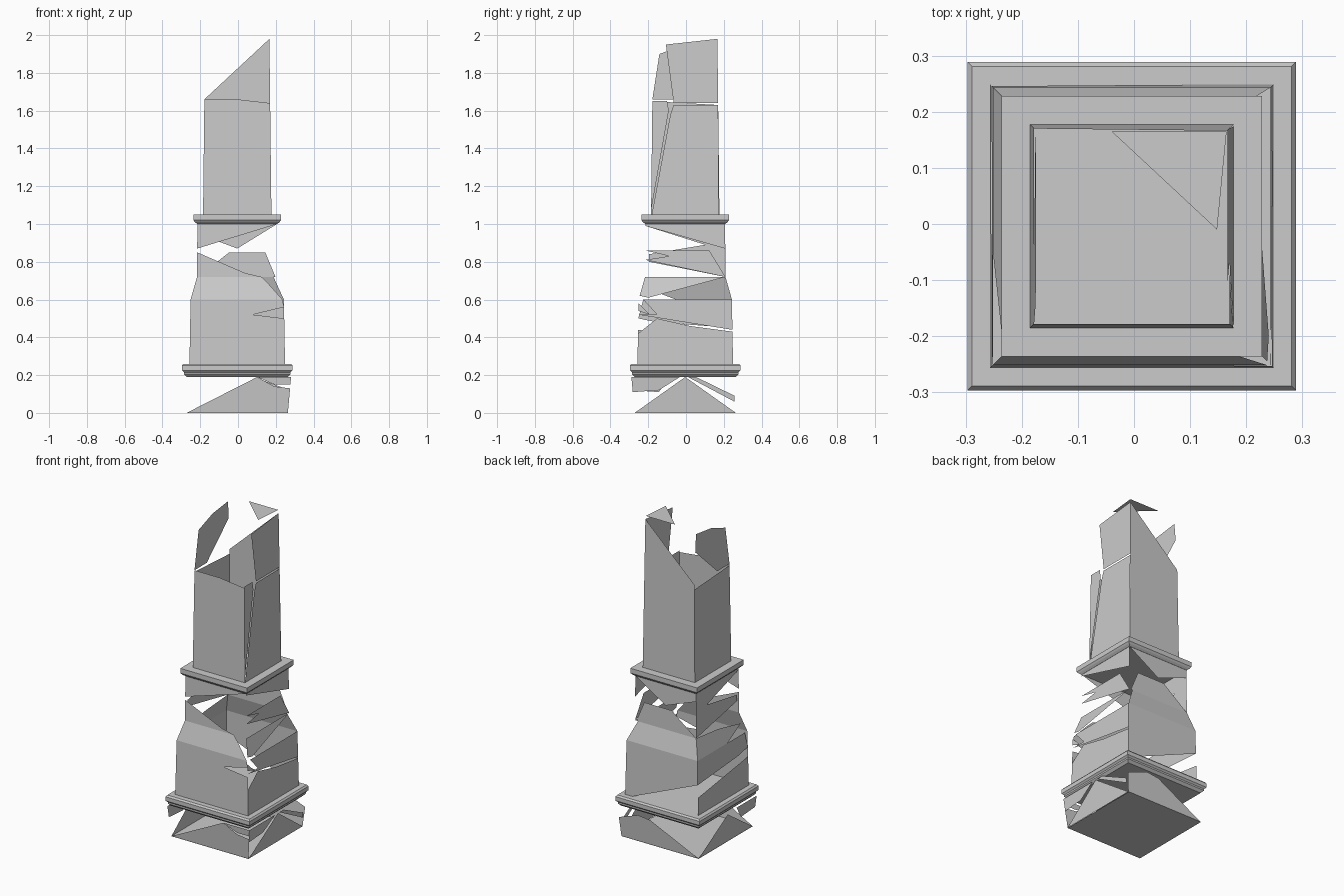
import bpy, bmesh

if "Cube" in bpy.data.objects:
    bpy.data.objects.remove(bpy.data.objects["Cube"])

CX, CY = -0.004, -0.004


def finish(name, bm):
    mesh = bpy.data.meshes.new(name)
    bm.to_mesh(mesh)
    bm.free()
    obj = bpy.data.objects.new(name, mesh)
    bpy.context.collection.objects.link(obj)


# Square moulding: stacked (half width, z) rings, closed top and bottom
def moulding(name, profile):
    bm = bmesh.new()
    rings = [[bm.verts.new((CX + sx * h, CY + sy * h, z))
              for sx, sy in ((-1, -1), (1, -1), (1, 1), (-1, 1))]
             for h, z in profile]
    for a, b in zip(rings, rings[1:]):
        for i in range(4):
            j = (i + 1) % 4
            bm.faces.new((a[i], a[j], b[j], b[i]))
    bm.faces.new(rings[0][::-1])
    bm.faces.new(rings[-1])
    finish(name, bm)


# Broken wall: polygons of (fraction of half width along side, z);
# the wall thickness is a single sheet whose half width varies from z0 to z1
def wall(name, h0, z0, h1, z1, sides):
    out = {"front": (0, -1), "right": (1, 0), "back": (0, 1), "left": (-1, 0)}
    bm = bmesh.new()
    for side, polys in sides.items():
        nx, ny = out[side]
        for poly in polys:
            vs = []
            for u, z in poly:
                d = h0 + (h1 - h0) * (z - z0) / (z1 - z0)
                x = nx * d if nx else u * d
                y = ny * d if ny else u * d
                vs.append(bm.verts.new((CX + x, CY + y, z)))
            f = bm.faces.new(vs)
            f.normal_update()
            if f.normal.x * nx + f.normal.y * ny < 0:
                f.normal_flip()
    bmesh.ops.triangulate(bm, faces=bm.faces[:])
    finish(name, bm)


# Plinth: floor plate and cracked sides
bm = bmesh.new()
bm.faces.new([bm.verts.new((CX + x, CY + y, 0))
              for x, y in ((-.27, -.27), (-.27, .27), (.265, .27), (.265, -.27))])
finish("plinth_floor", bm)
wall("plinth_sides", .268, 0, .285, .19, {
    "front": [[(-1, 0), (1, 0), (1, .13), (.7, .14), (.37, .19)],
              [(.37, .19), (1, .19), (1, .15), (.7, .15)]],
    "right": [[(-1, 0), (1, 0), (0, .19)],
              [(-1, .19), (-.1, .19), (-.5, .12), (-1, .11)],
              [(.05, .19), (.95, .06), (.95, .09), (.2, .19)]],
    "back": [[(-1, 0), (1, 0), (1, .12), (.5, .17), (.2, .16)]],
    "left": [[(-1, 0), (1, 0), (0, .18)],
             [(-1, .12), (-.5, .11), (-.3, .19), (-1, .19)]],
})
moulding("lower_moulding", [(.268, .19), (.283, .205), (.283, .215),
                            (.293, .225), (.293, .25), (.285, .26)])

# Lower shaft
wall("lower_shaft", .253, .26, .247, .60, {
    "front": [[(-1, .26), (1, .26), (1, .50), (.33, .52), (1, .56),
               (.97, .60), (-1, .60)]],
    "right": [[(-1, .26), (1, .26), (1, .43), (.1, .46), (-.6, .50), (-1, .42)],
              [(-1, .52), (-.5, .50), (1, .44), (1, .60), (-.9, .60), (-.6, .52)],
              [(-1, .54), (-.75, .52), (-1, .58)]],
    "back": [[(1, .26), (1, .60), (-1, .60), (-1, .45), (.8, .26)]],
    "left": [[(1, .45), (1, .60), (-.9, .60), (-1, .50), (-.6, .48)],
             [(-1, .26), (1, .26), (1, .37), (-1, .44)]],
})

# Sloped shoulder
wall("shoulder", .247, .60, .213, .72, {
    "front": [[(-1, .60), (.97, .60), (.75, .68), (.6, .72), (-1, .72)]],
    "right": [[(-1, .62), (-.8, .61), (1, .72), (-1, .72)]],
    "back": [[(-1, .60), (1, .60), (.9, .72), (-1, .72)]],
    "left": [[(1, .60), (-.2, .60), (-.9, .66), (0, .70), (1, .72)]],
})

# Middle shaft, heavily broken
wall("middle_shaft", .213, .72, .211, 1.01, {
    "front": [[(-1, .72), (.6, .72), (.2, .74), (-1, .85)],
              [(-1, .87), (1, 1.0), (1, 1.01), (-1, 1.01)]],
    "right": [[(-1, .81), (1, .72), (.6, .86), (-1, .86), (-.4, .83)],
              [(-1, 1.01), (-1, .99), (1, .87), (1, 1.01)]],
    "back": [[(-1, .72), (.95, .72), (.7, .85), (-.2, .85), (-.5, .80)],
             [(-1, 1.01), (-1, .95), (0, .87), (1, 1.0), (1, 1.01)]],
    "left": [[(1, .72), (1, 1.01), (-1, 1.01), (-1, .99), (.5, .89),
              (-.9, .84), (-.9, .80)]],
})
moulding("upper_moulding", [(.212, 1.0), (.224, 1.01), (.232, 1.02),
                            (.232, 1.05)])

# Upper shaft with a snapped-off top
wall("upper_shaft", .181, 1.05, .174, 1.66, {
    "front": [[(-1, 1.05), (1, 1.05), (1, 1.64), (0, 1.66), (-1, 1.66)]],
    "right": [[(-.98, 1.05), (.98, 1.05), (1, 1.63), (-.35, 1.63), (-.45, 1.58)],
              [(-1, 1.07), (-.5, 1.60), (-.55, 1.65), (-1, 1.65)]],
    "back": [[(-1, 1.05), (1, 1.05), (1, 1.66), (-1, 1.66)]],
    "left": [[(-1, 1.05), (1, 1.05), (1, 1.63), (-1, 1.65)]],
})
wall("broken_top", .174, 1.66, .170, 2.0, {
    "right": [[(-.35, 1.64), (1, 1.64), (1, 1.98), (-.6, 1.95)]],
    "back": [[(-1, 1.66), (1, 1.66), (1, 1.98)]],
    "left": [[(-1, 1.66), (-.3, 1.66), (.95, 1.86), (.9, 1.97), (0, 1.95), (-.8, 1.90)]],
})

# Remaining fragment of the flat top
bm = bmesh.new()
bm.faces.new([bm.verts.new(p) for p in
              ((-.04, .165, 2.0), (.148, -.01, 2.0), (.165, .165, 2.0))])
finish("top_fragment", bm)
